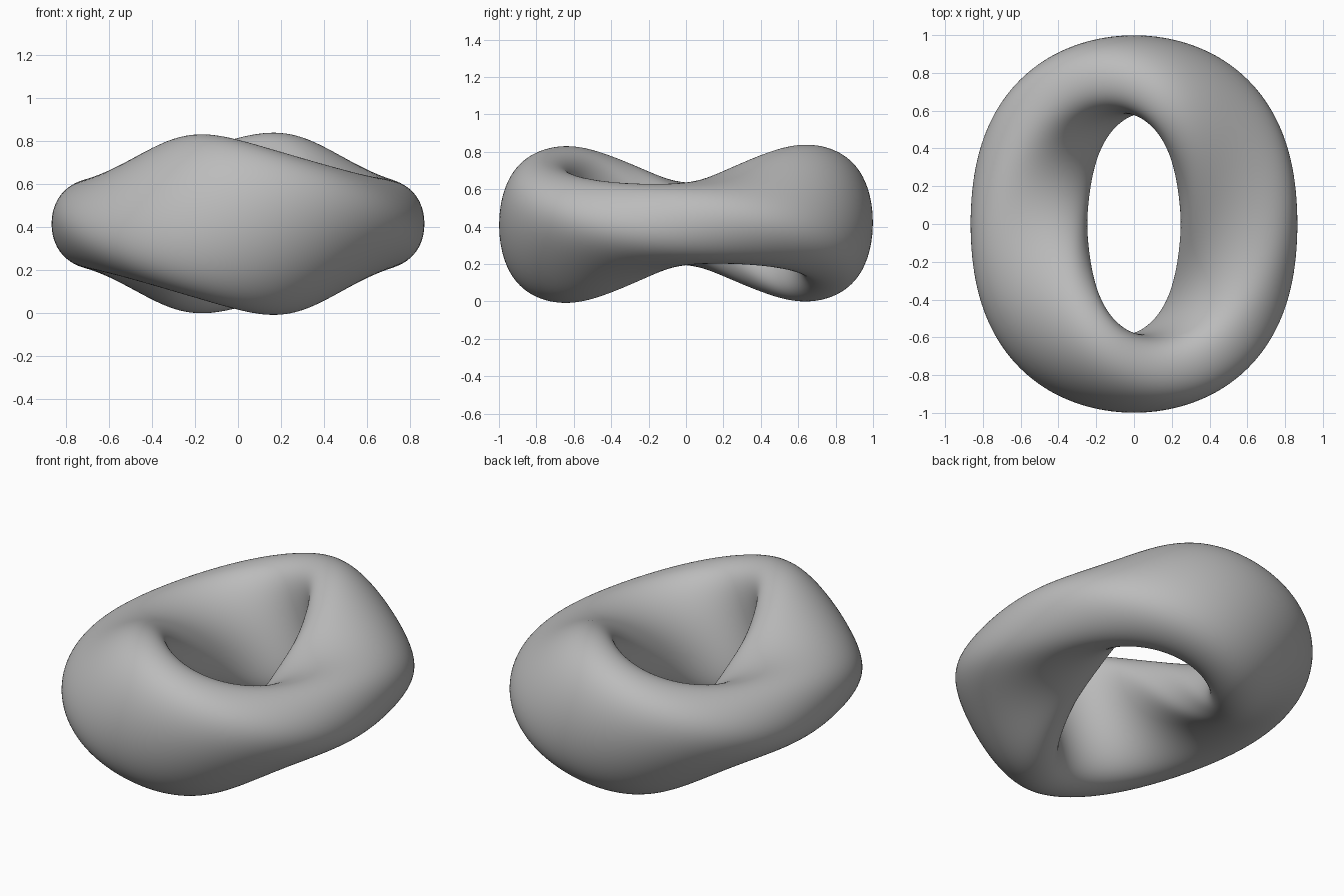
import bpy, bmesh
from math import sin, cos, pi, tau

if "Cube" in bpy.data.objects:
    bpy.data.objects.remove(bpy.data.objects["Cube"], do_unlink=True)

# Single grey material
grey = bpy.data.materials.new("plain grey")
grey.use_nodes = True
colour = (0.5, 0.5, 0.5, 1)
grey.diffuse_color = colour
grey.node_tree.nodes["Principled BSDF"].inputs["Base Color"].default_value = colour

RING, SECTION = 160, 80
PATH_X, PATH_Y, MID_Z = 0.556, 0.79, 0.415
FULLNESS = 0.03


def ring_point(u, v):
    """Point on an oval ring whose flattened section turns once per lap."""
    lobe = sin(2 * u)
    long_half = 0.357 - 0.048 * cos(2 * u)
    short_half = 0.215 + 0.006 * cos(2 * u)
    tilt = pi - u - 0.17 * lobe
    # Slightly squared oval section
    p = long_half * (cos(v) - FULLNESS * cos(3 * v)) / (1 - FULLNESS)
    q = short_half * (sin(v) + FULLNESS * sin(3 * v)) / (1 - FULLNESS)
    up = p * sin(tilt) + q * cos(tilt)
    # The section curls inward at its top and bottom, and is taller outside
    out = p * cos(tilt) - q * sin(tilt) - 0.55 * up ** 2 + 0.015 * lobe ** 2
    up *= 1 + 0.35 * out
    y = sin(u) * (PATH_Y + out)
    return cos(u) * (PATH_X + out), y, MID_Z + 0.072 * lobe + up + 0.006 * y


# Twisted ring: sweep the section around the closed path
bm = bmesh.new()
loops = [[bm.verts.new(ring_point(tau * i / RING, tau * j / SECTION))
          for j in range(SECTION)] for i in range(RING)]
for i in range(RING):
    here, there = loops[i], loops[(i + 1) % RING]
    for j in range(SECTION):
        k = (j + 1) % SECTION
        bm.faces.new((here[j], there[j], there[k], here[k])).smooth = True
bmesh.ops.recalc_face_normals(bm, faces=bm.faces)
mesh = bpy.data.meshes.new("twisted_ring")
bm.to_mesh(mesh)
bm.free()
mesh.materials.append(grey)
ring = bpy.data.objects.new("twisted_ring", mesh)
bpy.context.collection.objects.link(ring)
